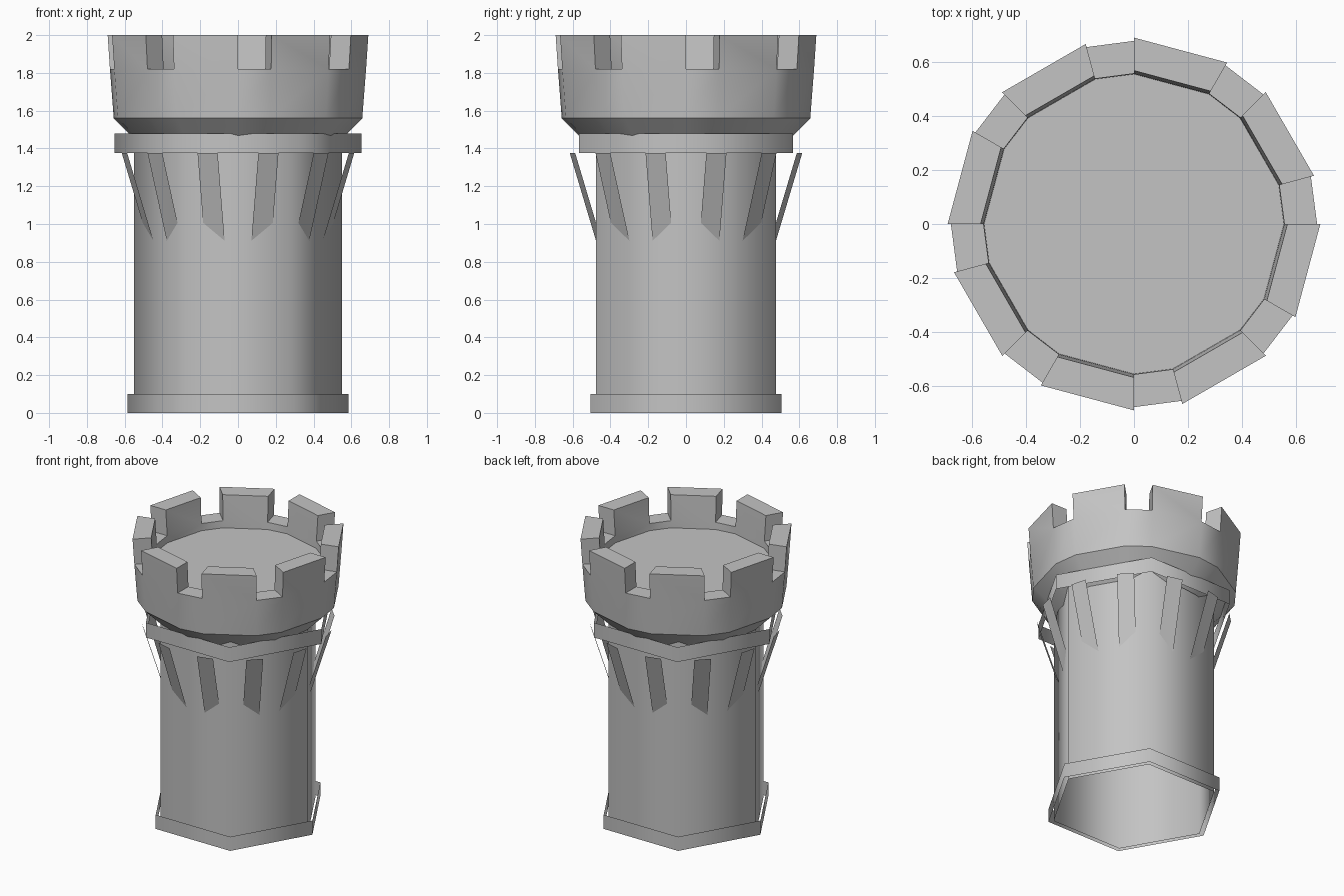
import bpy, bmesh
from math import sin, cos, radians
from mathutils import Vector

cube = bpy.data.objects.get("Cube")
if cube:
    bpy.data.objects.remove(cube, do_unlink=True)

stone = bpy.data.materials.new("grey_stone")
stone.use_nodes = True
GREY = (0.55, 0.55, 0.55, 1)
stone.diffuse_color = GREY
stone.node_tree.nodes["Principled BSDF"].inputs["Base Color"].default_value = GREY


def polar(radius, degrees, z):
    a = radians(degrees)
    return Vector((radius * cos(a), radius * sin(a), z))


def add_ring(bm, angles, radius, z):
    return [bm.verts.new(polar(radius, a, z)) for a in angles]


def bridge(bm, low, high):
    n = len(low)
    return [bm.faces.new((low[i], low[(i + 1) % n], high[(i + 1) % n], high[i]))
            for i in range(n)]


def finish(bm, name, smooth_angle=None):
    mesh = bpy.data.meshes.new(name)
    bm.to_mesh(mesh)
    bm.free()
    mesh.materials.append(stone)
    obj = bpy.data.objects.new(name, mesh)
    bpy.context.collection.objects.link(obj)
    if smooth_angle:
        bpy.ops.object.select_all(action='DESELECT')
        obj.select_set(True)
        bpy.context.view_layer.objects.active = obj
        bpy.ops.object.shade_smooth_by_angle(angle=radians(smooth_angle))
    return obj


# Six-sided open tubes: shaft and its two loose bands
def hex_tube(name, radius, bottom, top):
    bm = bmesh.new()
    angles = range(0, 360, 60)
    bridge(bm, add_ring(bm, angles, radius, bottom), add_ring(bm, angles, radius, top))
    finish(bm, name, 75)


hex_tube("tower_shaft", 0.55, 0, 1.47)
hex_tube("base_band", 0.585, 0, 0.1)
hex_tube("upper_band", 0.655, 1.375, 1.48)

# Twelve slanted flat braces running from the shaft out to the upper band
bm = bmesh.new()
for angle in range(15, 360, 30):
    side = polar(0.055, angle + 90, 0)
    low, high = polar(0.444, angle, 0.8), polar(0.622, angle, 1.375)
    bm.faces.new([bm.verts.new(p) for p in (low - side, low + side, high + side, high - side)])
finish(bm, "braces")

# Crown: flared underside, wall, rim and sunken floor, with eight merlons
bm = bmesh.new()
angles = [start + step for start in range(0, 360, 45) for step in (0, 15)]
profile = [(0.5, 1.40), (0.658, 1.56), (0.678, 1.82), (0.557, 1.82), (0.555, 1.77)]
rings = [add_ring(bm, angles, r, z) for r, z in profile]
bands = [bridge(bm, a, b) for a, b in zip(rings, rings[1:])]
bm.faces.new(rings[-1])

# Raise every wide rim segment into a merlon
merlons = bmesh.ops.extrude_discrete_faces(bm, faces=bands[2][1::2])["faces"]
for vert in {v for f in merlons for v in f.verts}:
    flat = Vector((vert.co.x, vert.co.y, 0))
    radius = 0.69 if flat.length > 0.6 else 0.568
    vert.co = flat.normalized() * radius + Vector((0, 0, 2))
bmesh.ops.remove_doubles(bm, verts=bm.verts, dist=0.0001)
bmesh.ops.recalc_face_normals(bm, faces=bm.faces)
finish(bm, "crown", 35)
